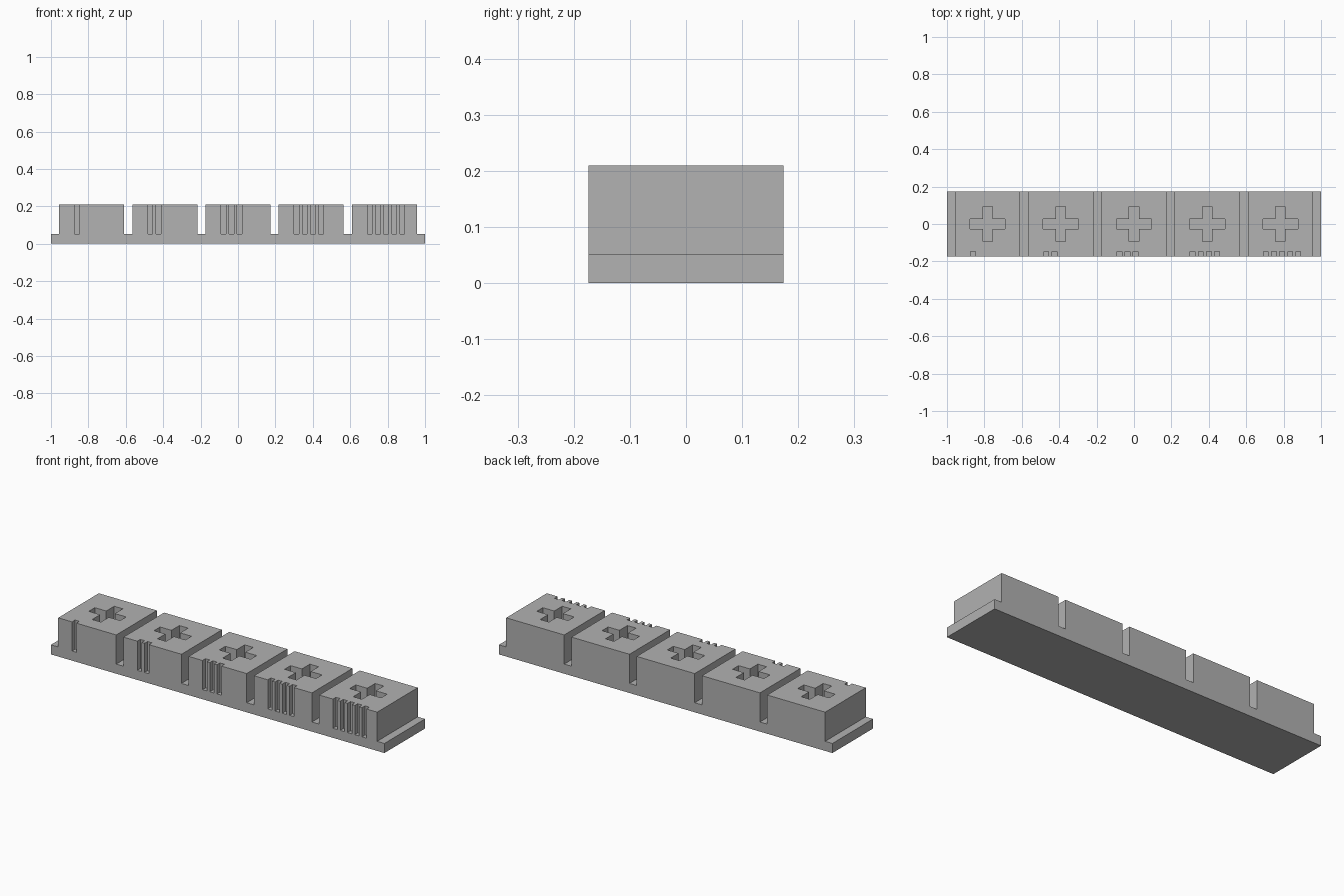
import bpy
import bmesh
from mathutils import Vector

cube = bpy.data.objects.get("Cube")
if cube:
    bpy.data.objects.remove(cube, do_unlink=True)

# Shared proportions: a gap is one unit, a block is eight units square
U = 2 / 46
BLOCK = 8 * U
HALF = BLOCK / 2
FLOOR = 0.052
TOP = 0.21
SLOT = 0.026
CENTRES = [(i - 2) * 9 * U for i in range(5)]


def prism(bm, points, direction):
    """Extrude a closed outline along a direction."""
    face = bm.faces.new([bm.verts.new(p) for p in points])
    result = bmesh.ops.extrude_face_region(bm, geom=[face], use_keep_orig=True)
    verts = [g for g in result["geom"] if isinstance(g, bmesh.types.BMVert)]
    bmesh.ops.translate(bm, verts=verts, vec=Vector(direction))


def make_object(name, bm):
    bmesh.ops.recalc_face_normals(bm, faces=bm.faces)
    mesh = bpy.data.meshes.new(name)
    bm.to_mesh(mesh)
    bm.free()
    obj = bpy.data.objects.new(name, mesh)
    bpy.context.collection.objects.link(obj)
    return obj


# Body: stepped front profile with five raised blocks
profile = [(-1, 0), (-1, FLOOR)]
for x in CENTRES:
    a, b = x - HALF, x + HALF
    profile += [(a, FLOOR), (a, TOP), (b, TOP), (b, FLOOR)]
profile += [(1, FLOOR), (1, 0)]
bm = bmesh.new()
prism(bm, [(x, -HALF, z) for x, z in profile], (0, BLOCK, 0))
body = make_object("block_rail", bm)

# Cutters: a cross socket in each block and one to five front slots
ARM, REACH = 0.026, 0.094
quarter = [(REACH, -ARM), (REACH, ARM), (ARM, ARM)]
cross = []
for turn in range(4):
    cross += quarter
    quarter = [(-y, x) for x, y in quarter]
UP = (0, 0, 0.3)
bm = bmesh.new()
for count, cx in enumerate(CENTRES, start=1):
    prism(bm, [(cx + x, y, FLOOR) for x, y in cross], UP)
    for k in range(count):
        a = cx - 0.078 + k * U - SLOT / 2
        b = a + SLOT
        back, front = SLOT - HALF, -HALF - 0.1
        prism(bm, [(a, front, FLOOR), (b, front, FLOOR),
                   (b, back, FLOOR), (a, back, FLOOR)], UP)
cutter = make_object("socket_and_slot_cutter", bm)
cutter.hide_render = True

# Cut the body and discard the cutter
cut = body.modifiers.new("sockets_and_slots", 'BOOLEAN')
cut.operation = 'DIFFERENCE'
cut.solver = 'EXACT'
cut.object = cutter
bpy.context.view_layer.objects.active = body
body.select_set(True)
bpy.ops.object.modifier_apply(modifier=cut.name)
bpy.data.objects.remove(cutter, do_unlink=True)

# Single grey finish
grey = bpy.data.materials.new("plain_grey")
grey.use_nodes = True
colour = (0.445, 0.445, 0.445, 1)
grey.diffuse_color = colour
grey.node_tree.nodes["Principled BSDF"].inputs["Base Color"].default_value = colour
body.data.materials.clear()
body.data.materials.append(grey)
